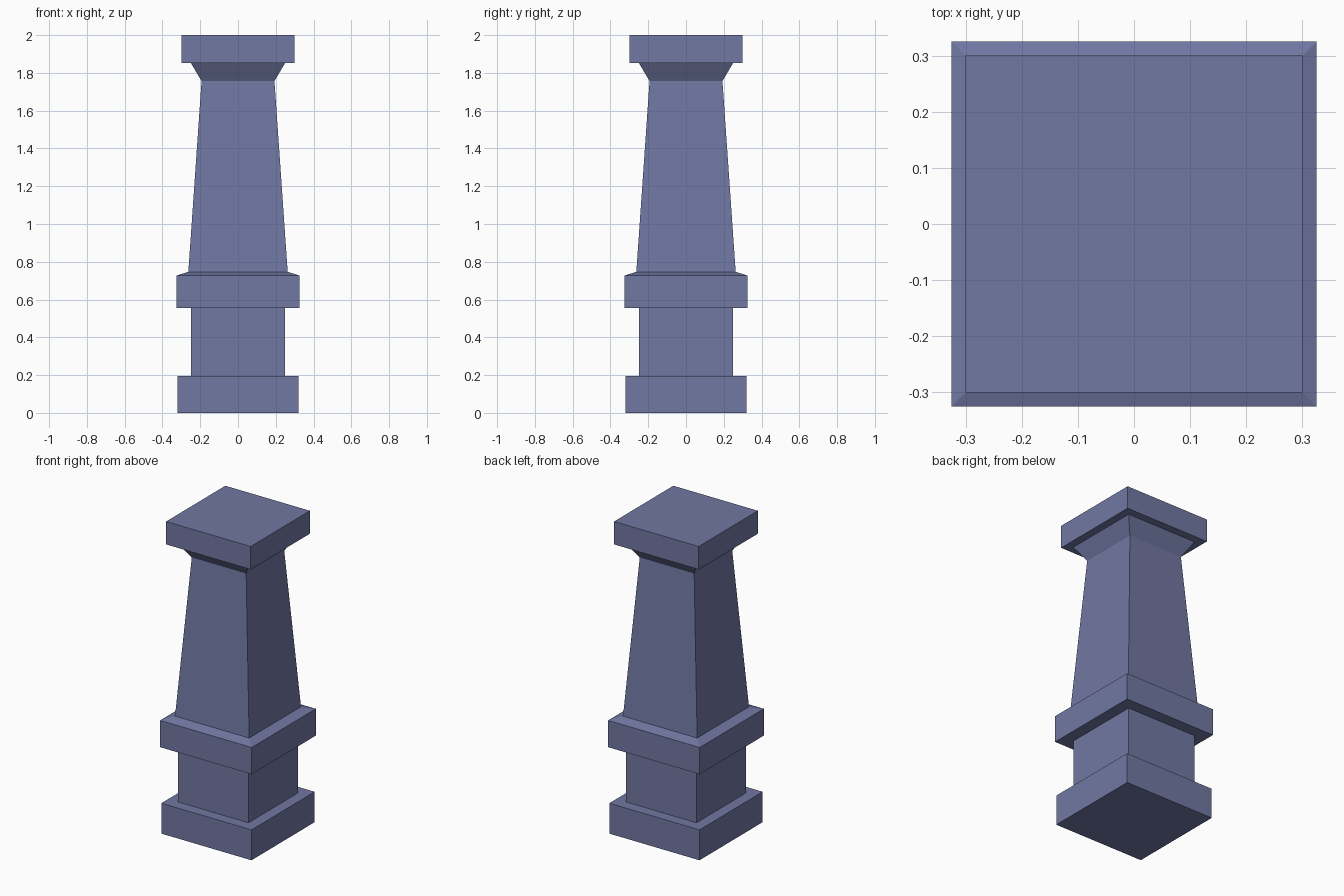
import bpy
import bmesh

cube = bpy.data.objects.get("Cube")
if cube:
    bpy.data.objects.remove(cube, do_unlink=True)

# Slate blue stone
stone = bpy.data.materials.new("slate_blue_stone")
stone.use_nodes = True
colour = (0.165, 0.188, 0.365, 1.0)
stone.diffuse_color = colour
bsdf = stone.node_tree.nodes["Principled BSDF"]
bsdf.inputs["Base Color"].default_value = colour
bsdf.inputs["Roughness"].default_value = 0.8

CORNERS = ((-1, -1), (1, -1), (1, 1), (-1, 1))


def square_part(name, profile, cap_bottom=False, cap_top=False):
    """Sweep a (half width, height) profile around a square plan."""
    bm = bmesh.new()
    rings = [[bm.verts.new((x * w, y * w, z)) for x, y in CORNERS]
             for w, z in profile]
    for low, high in zip(rings, rings[1:]):
        for i in range(4):
            j = (i + 1) % 4
            bm.faces.new((low[i], low[j], high[j], high[i]))
    if cap_bottom:
        bm.faces.new(rings[0][::-1])
    if cap_top:
        bm.faces.new(rings[-1])
    mesh = bpy.data.meshes.new(name)
    bm.to_mesh(mesh)
    bm.free()
    mesh.materials.append(stone)
    obj = bpy.data.objects.new(name, mesh)
    bpy.context.collection.objects.link(obj)
    return obj


# Shared half widths where the parts meet
PEDESTAL, SHAFT_FOOT, SHAFT_NECK, FLARE = 0.25, 0.263, 0.193, 0.25

# Plinth with its upper ledge
square_part("base_plinth", [(0.32, 0), (0.32, 0.195), (PEDESTAL, 0.195)],
            cap_bottom=True)
# Straight block above the plinth
square_part("pedestal", [(PEDESTAL, 0.195), (PEDESTAL, 0.555)])
# Projecting band with a shallow sloped top
square_part("collar", [(PEDESTAL, 0.555), (0.325, 0.555), (0.325, 0.727),
                       (SHAFT_FOOT, 0.747)])
# Tapered shaft
square_part("shaft", [(SHAFT_FOOT, 0.747), (SHAFT_NECK, 1.757)])
# Outward flare under the cap
square_part("neck_flare", [(SHAFT_NECK, 1.757), (FLARE, 1.853)])
# Square slab on top
square_part("cap", [(FLARE, 1.853), (0.3, 1.853), (0.3, 2.0)], cap_top=True)
